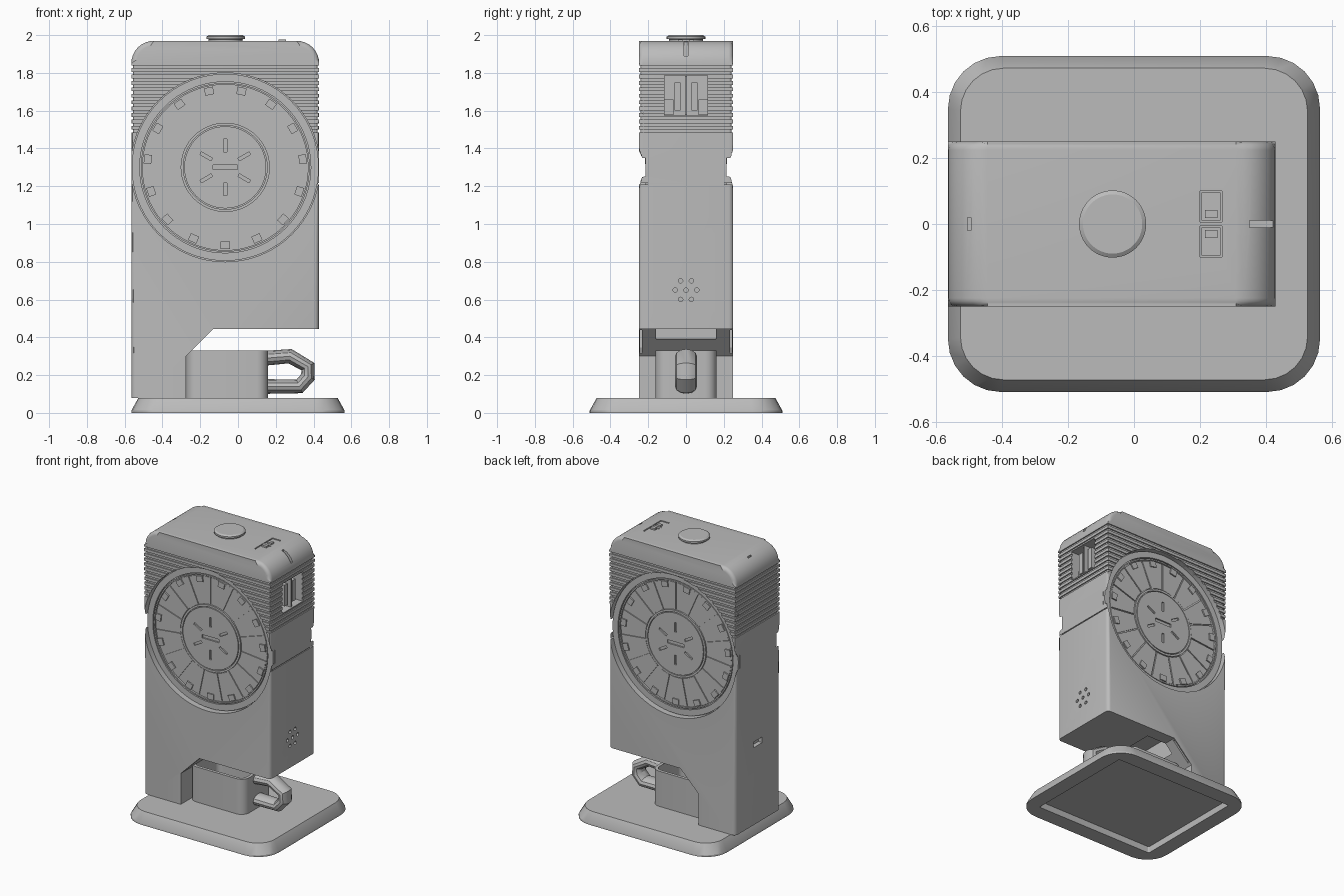
import bpy, bmesh
from math import sin, cos, pi, radians
from mathutils import Matrix, Vector

if "Cube" in bpy.data.objects:
    bpy.data.objects.remove(bpy.data.objects["Cube"])

grey = bpy.data.materials.new("plain grey")
grey.use_nodes = True
GREY = (0.5, 0.5, 0.5, 1)
grey.diffuse_color = GREY
for node in grey.node_tree.nodes:
    if node.type == 'BSDF_PRINCIPLED':
        node.inputs["Base Color"].default_value = GREY

CX, CZ = -0.0675, 1.3      # dial centre
HX, HY = 0.4975, 0.25      # body half width and depth


def rrect(cx, hx, hy, r, z, n=6):
    """Rounded rectangle loop at height z."""
    pts = []
    for k, (sx, sy) in enumerate(((1, 1), (-1, 1), (-1, -1), (1, -1))):
        for i in range(n + 1):
            a = pi / 2 * (k + i / n)
            pts.append((cx + sx * (hx - r) + r * cos(a), sy * (hy - r) + r * sin(a), z))
    return pts


def circle(r, y, n=72):
    return [(CX + r * cos(2 * pi * i / n), y, CZ + r * sin(2 * pi * i / n)) for i in range(n)]


def loft(bm, loops, ring=False):
    """Bridge loops of equal length; cap the ends or close into a ring."""
    rows = [[bm.verts.new(p) for p in loop] for loop in loops]
    pairs = list(zip(rows, rows[1:]))
    if ring:
        pairs.append((rows[-1], rows[0]))
    else:
        bm.faces.new(rows[0])
        bm.faces.new(rows[-1])
    for a, b in pairs:
        for i in range(len(a)):
            j = (i + 1) % len(a)
            bm.faces.new((a[i], a[j], b[j], b[i]))


def box(bm, x0, x1, y0, y1, z0, z1, turn=0):
    """Box, optionally turned about the dial axis."""
    m = Matrix.Translation(((x0 + x1) / 2, (y0 + y1) / 2, (z0 + z1) / 2))
    m = m @ Matrix.Diagonal((x1 - x0, y1 - y0, z1 - z0, 1))
    if turn:
        c = Vector((CX, 0, CZ))
        m = Matrix.Translation(c) @ Matrix.Rotation(-turn, 4, 'Y') @ Matrix.Translation(-c) @ m
    bmesh.ops.create_cube(bm, size=1, matrix=m)


def finish(name, bm):
    bmesh.ops.recalc_face_normals(bm, faces=bm.faces)
    mesh = bpy.data.meshes.new(name)
    bm.to_mesh(mesh)
    bm.free()
    mesh.materials.append(grey)
    ob = bpy.data.objects.new(name, mesh)
    bpy.context.collection.objects.link(ob)
    return ob


def activate(ob):
    bpy.ops.object.select_all(action='DESELECT')
    ob.select_set(True)
    bpy.context.view_layer.objects.active = ob


def cut(ob, bm):
    """Subtract a cutter and discard it."""
    cutter = finish("cutter", bm)
    cutter.hide_render = True
    mod = ob.modifiers.new("cut", 'BOOLEAN')
    mod.operation, mod.solver, mod.object = 'DIFFERENCE', 'EXACT', cutter
    activate(ob)
    bpy.ops.object.modifier_apply(modifier=mod.name)
    bpy.data.objects.remove(cutter)


# Base with a hollow underside
bm = bmesh.new()
loft(bm, [rrect(0, .46, .4, .01, .045), rrect(0, .46, .4, .01, 0), rrect(0, .565, .51, .16, 0),
          rrect(0, .565, .51, .16, .012), rrect(0, .527, .473, .13, .08)])
finish("base", bm)

# Body: side profile with a bay for the cup
L, R, TOP, RAD = CX - HX, CX + HX, 1.97, .12
profile = [(L, .08), (-.275, .08), (-.275, .3), (-.13, .445), (R, .445)]
for cx, a0 in ((R - RAD, 0), (L + RAD, 90)):
    for i in range(9):
        a = radians(a0 + i * 90 / 8)
        profile.append((cx + RAD * cos(a), TOP - RAD + RAD * sin(a)))
bm = bmesh.new()
loft(bm, [[(x, y, z) for x, z in profile] for y in (-HY, HY)])
rim = []
for e in bm.edges:
    a, b = e.verts
    mid = (a.co + b.co) / 2
    if abs(mid.y) > .2 and (mid.z > .46 or mid.x < L + .01):
        rim.append(e)
bmesh.ops.bevel(bm, geom=rim, offset=.025, segments=4, profile=.5, affect='EDGES')
body = finish("body", bm)

# Ventilation grooves round the upper body
bm = bmesh.new()
for i in range(11):
    z = 1.485 + i * .034
    loft(bm, [rrect(CX, HX + d, HY + d, .025 + d, zz) for d, zz in
              ((-.008, z), (.03, z), (.03, z + .014), (-.008, z + .014))], ring=True)
cut(body, bm)

# Dial recesses
bm = bmesh.new()
for s in (-1, 1):
    loft(bm, [circle(.5, s * .2), circle(.5, s * .3)])
cut(body, bm)

# Window, seam, top slots, outlet and rear slot
bm = bmesh.new()
box(bm, .13, .5, -.115, .115, 1.575, 1.785)
box(bm, R - .006, .5, -.3, .3, 1.21, 1.217)
box(bm, .35, .5, -.01, .01, 1.89, 2.0)
box(bm, -.505, -.495, -.02, .02, 1.93, 2.0)
box(bm, L - .1, L + .03, -.05, .05, .63, .67)
box(bm, -.21, .02, -.16, .16, .39, .55)
for s in (-1, 1):
    box(bm, .2, .268, s * .053 - .047, s * .053 + .047, 1.95, 2.0)
    box(bm, -.26, -.1, s * .238 - .006, s * .238 + .006, .3, .44)
cut(body, bm)

# Speaker holes
bm = bmesh.new()
for i in range(7):
    r, a = (.057, i * pi / 3) if i else (0, 0)
    m = Matrix.Translation((R, r * cos(a), .65 + r * sin(a))) @ Matrix.Rotation(pi / 2, 4, 'Y')
    bmesh.ops.create_cone(bm, cap_ends=True, segments=12, radius1=.012, radius2=.012,
                          depth=.04, matrix=m)
cut(body, bm)

# Guides inside the window
bm = bmesh.new()
for s in (-1, 1):
    box(bm, .14, .41, s * .045 - .017, s * .045 + .017, 1.6, 1.75)
    box(bm, .14, .37, s * .09 - .024, s * .09 + .024, 1.576, 1.66)
box(bm, .14, .42, -.006, .006, 1.576, 1.784)
finish("window_guides", bm)

# Rocker switches on top
bm = bmesh.new()
for s in (-1, 1):
    box(bm, .205, .263, s * .053 - .042, s * .053 + .042, 1.94, 1.966)
    box(bm, .215, .253, s * .03 - .012, s * .03 + .012, 1.95, 1.978)
finish("rocker_switches", bm)

# Top knob
bm = bmesh.new()
loft(bm, [[(-.065 + r * cos(i * pi / 24), r * sin(i * pi / 24), z) for i in range(48)]
          for r, z in ((.09, 1.95), (.09, 1.978), (.102, 1.98), (.102, 1.992), (.09, 2.0))])
finish("top_knob", bm)

# Dials on both faces
for side, s in (("front", -1), ("back", 1)):
    bm = bmesh.new()
    for r0, r1, y in ((.453, .495, .215), (.438, .447, .213), (.222, .236, .211)):
        loft(bm, [circle(r0, s * .195), circle(r1, s * .195),
                  circle(r1, s * y), circle(r0, s * y)], ring=True)
    finish(side + "_dial_rings", bm)

    bm = bmesh.new()
    for k in range(15):
        mid = pi / 2 + (k + .5) * 2 * pi / 15
        arc = [(r, mid + d * t * (pi / 15 - .004 / r)) for r, d in ((.241, 1), (.433, -1))
               for t in (-1, -.5, 0, .5, 1)]
        loft(bm, [[(CX + r * cos(a), y, CZ + r * sin(a)) for r, a in arc]
                  for y in (s * .195, s * .207)])
        box(bm, CX + .392, CX + .432, s * .209 - .007, s * .209 + .007,
            CZ - .024, CZ + .024, turn=mid)
    finish(side + "_dial_panels", bm)

    bm = bmesh.new()
    loft(bm, [circle(.217, s * .19), circle(.217, s * .212)])
    hub = finish(side + "_dial_hub", bm)
    bm = bmesh.new()
    y0, y1 = sorted((s * .202, s * .25))
    box(bm, CX - .066, CX + .066, y0, y1, CZ - .012, CZ + .012)
    for k in range(6):
        box(bm, CX + .082, CX + .15, y0, y1, CZ - .008, CZ + .008, turn=pi / 6 + k * pi / 3)
    cut(hub, bm)

# Cup
bm = bmesh.new()
loft(bm, [rrect(-.0575, .2175 - d, .162 - d, .06 - d, z) for d, z in
          ((0, .08), (0, .33), (.022, .33), (.022, .11))])
finish("cup", bm)

# Cup handle, an oval tube
curve = bpy.data.curves.new("cup_handle", 'CURVE')
curve.dimensions = '3D'
curve.bevel_depth, curve.bevel_resolution, curve.use_fill_caps = .039, 4, True
path = [(.15, .29), (.275, .3), (.37, .245), (.37, .19), (.325, .14), (.15, .14)]
spline = curve.splines.new('POLY')
spline.points.add(len(path) - 1)
for p, (x, z) in zip(spline.points, path):
    p.co = (x, 0, z, 1)
curve.materials.append(grey)
handle = bpy.data.objects.new("cup_handle", curve)
handle.scale.y = 1.5
bpy.context.collection.objects.link(handle)
activate(handle)
bpy.ops.object.convert(target='MESH')

# Smooth rounded surfaces, keep hard edges
for ob in list(bpy.context.collection.objects):
    if ob.type == 'MESH':
        activate(ob)
        bpy.ops.object.shade_smooth_by_angle(angle=radians(30))
